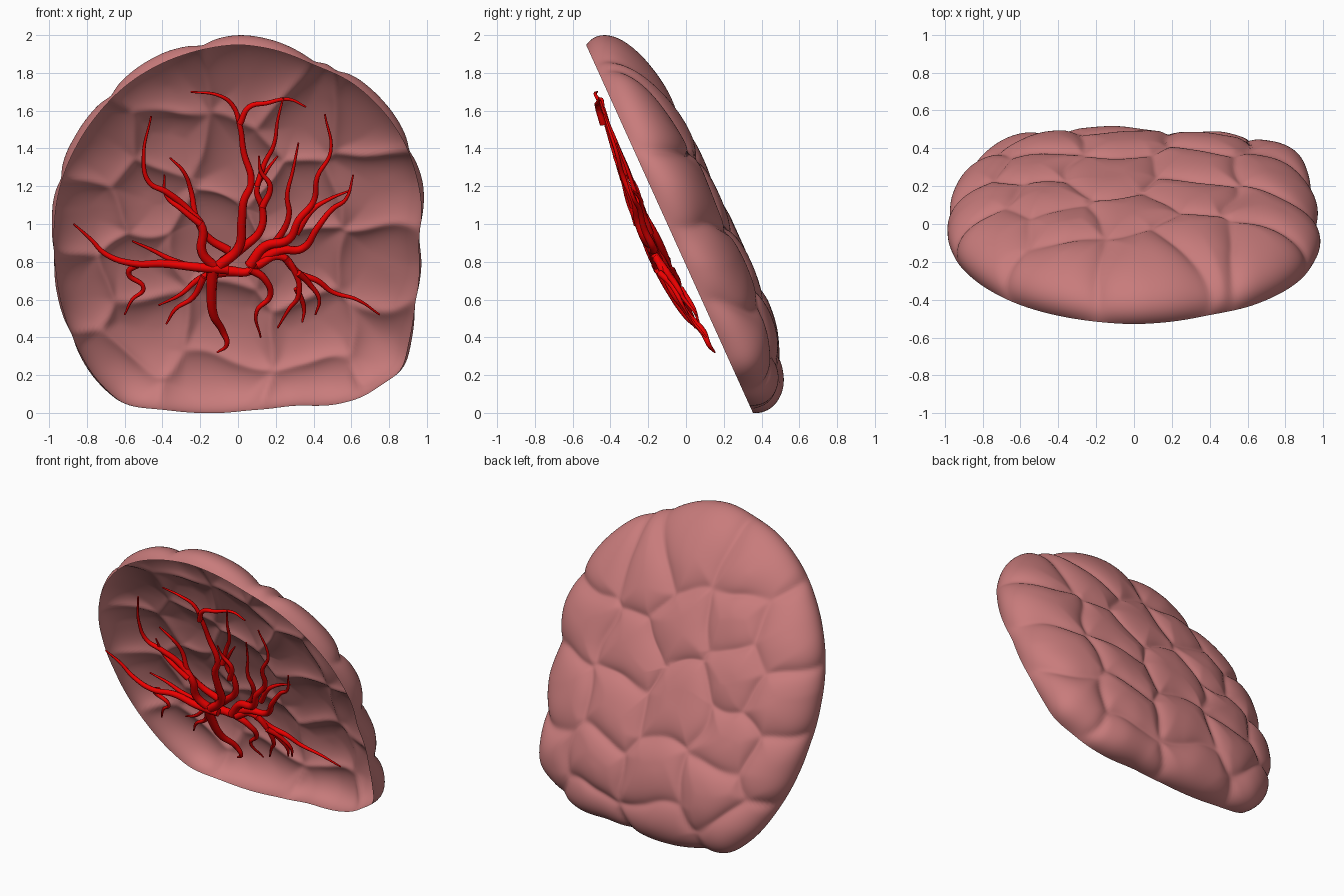
import bpy, bmesh, math, random
from mathutils import Vector, noise

if "Cube" in bpy.data.objects:
    bpy.data.objects.remove(bpy.data.objects["Cube"])
random.seed(4)

# Tilted rim plane: U across, V up the slope, W towards the back
C = Vector((0, -0.0875, 0.975))
U, V, W = Vector((1, 0, 0)), Vector((0, -0.413, 0.911)), Vector((0, 0.911, 0.413))


def material(name, rgb):
    m = bpy.data.materials.new(name)
    m.diffuse_color = (*rgb, 1)
    m.use_nodes = True
    m.node_tree.nodes["Principled BSDF"].inputs["Base Color"].default_value = m.diffuse_color
    return m


# Rim outline in the front view (x, z)
RIM = [(0, 1.95), (-.2, 1.92), (-.38, 1.86), (-.57, 1.75), (-.75, 1.57), (-.86, 1.4), (-.94, 1.2),
       (-.97, 1.0), (-.96, .75), (-.925, .55), (-.85, .35), (-.75, .18), (-.6, .04), (-.4, .02),
       (-.2, 0), (.05, .015), (.3, .045), (.5, .04), (.68, .09), (.74, .14), (.87, .22), (.895, .35),
       (.93, .55), (.955, .7), (.95, .9), (.97, 1.1), (.935, 1.28), (.885, 1.42), (.79, 1.57),
       (.6, 1.75), (.4, 1.84), (.2, 1.92)]
# Lobe centres in the front view (x, z)
LOBES = [(.08, 1.8), (-.38, 1.72), (-.75, 1.4), (-.38, 1.47), (.36, 1.55), (.72, 1.58), (0, 1.35),
         (.75, 1.2), (-.5, 1.2), (-.8, 1.0), (.3, 1.15), (-.1, .92), (.35, .8), (-.52, .77),
         (.75, .75), (-.88, .68), (-.5, .48), (-.05, .45), (.4, .4), (.78, .42), (-.68, .2),
         (-.1, .13), (.42, .12)]

SEG, RINGS, DEPTH = 360, 110, 0.30
polar = []
for x, z in RIM:
    v = (z - C.z) / V.z
    polar.append((math.atan2(v, x) % math.tau, math.hypot(x, v)))
polar.sort()
polar = [(polar[-1][0] - math.tau, polar[-1][1])] + polar + [(polar[0][0] + math.tau, polar[0][1])]


def rim_radius(a):
    for (a0, r0), (a1, r1) in zip(polar, polar[1:]):
        if a0 <= a <= a1:
            return r0 + (r1 - r0) * (a - a0) / (a1 - a0)


radii = [rim_radius(i * math.tau / SEG) for i in range(SEG)]
for _ in range(12):
    radii = [(radii[i - 1] + 2 * radii[i] + radii[(i + 1) % SEG]) / 4 for i in range(SEG)]


def bump(p):
    # Rounded cushions separated by creases, fading out towards the rim
    q = Vector((p.x, 0, p.z))
    x = p.x + .07 * noise.noise(q * 3)
    z = p.z + .07 * noise.noise(q * 3 + Vector((7, 3, 1)))
    d = sorted(math.hypot(x - a, z - b) for a, b in LOBES)
    t = min(math.hypot((d[1] - d[0]) / 2 / .18, .04), 1)
    h = .062 * math.sqrt(1 - (1 - t) ** 2) - .046 + .012 * noise.noise(q * 2)
    fade = min(max((p - C).dot(W) / .2, 0), 1)
    return h * fade * (2 - fade)


# Open lobed shell
bm = bmesh.new()
centre = bm.verts.new(C + W * DEPTH)
rings = []
for j in range(1, RINGS + 1):
    r = math.sin(j / RINGS * math.pi / 2)
    s = max(0, 1 - r ** 4.1) ** .48
    ring = []
    for i in range(SEG):
        a = i * math.tau / SEG
        k = r * radii[i] * (1 + .12 * s * (1 - s))
        w = s * (DEPTH + .04 * max(0, -math.sin(a)) * r * r)
        ring.append(bm.verts.new(C + U * (k * math.cos(a)) + V * (k * math.sin(a)) + W * w))
    rings.append(ring)
for i in range(SEG):
    n = (i + 1) % SEG
    bm.faces.new((centre, rings[0][n], rings[0][i]))
    for a, b in zip(rings, rings[1:]):
        bm.faces.new((a[i], a[n], b[n], b[i]))
bm.normal_update()
if centre.normal.dot(W) < 0:
    bmesh.ops.reverse_faces(bm, faces=bm.faces[:])
    bm.normal_update()
moves = [(vert, vert.normal * bump(vert.co)) for vert in bm.verts]
for vert, d in moves:
    vert.co += d
# Relax the creases
inner = [vert for vert in bm.verts if not vert.is_boundary]
for _ in range(2):
    bmesh.ops.smooth_vert(bm, verts=inner, factor=.5, use_axis_x=True, use_axis_y=True, use_axis_z=True)
for f in bm.faces:
    f.smooth = True
me = bpy.data.meshes.new("lobed_shell")
bm.to_mesh(me)
bm.free()
me.materials.append(material("flesh", (.58, .2, .2)))
bpy.context.collection.objects.link(bpy.data.objects.new("lobed_shell", me))

# Vessel paths in the front view: (start radius, [(x, z), ...])
UPPER = [
    (.028, [(-.1, .78), (0, .87), (.02, 1.02), (.03, 1.12), (.07, 1.22), (.03, 1.38), (.01, 1.52), (-.03, 1.63), (-.1, 1.68), (-.25, 1.70)]),
    (.015, [(.01, 1.53), (.06, 1.62), (.15, 1.64), (.27, 1.66), (.36, 1.62)]),
    (.028, [(-.08, .8), (.03, .88), (.12, .97), (.13, 1.08), (.1, 1.18), (.15, 1.28), (.21, 1.36)]),
    (.016, [(.13, 1.09), (.17, 1.2), (.12, 1.28), (.11, 1.36)]),
    (.014, [(.1, 1.2), (.14, 1.32), (.19, 1.42), (.21, 1.55), (.24, 1.67)]),
    (.022, [(.05, .78), (.15, .86), (.23, .95), (.27, 1.05), (.26, 1.15), (.29, 1.28), (.32, 1.43)])]
RIGHT = [
    (.028, [(.06, .78), (.14, .88), (.27, .92), (.32, 1.02), (.4, 1.12), (.42, 1.25), (.49, 1.38), (.46, 1.58)]),
    (.026, [(.08, .78), (.22, .86), (.34, .87), (.42, .98), (.5, 1.08), (.57, 1.13), (.61, 1.26)]),
    (.016, [(.31, .95), (.4, 1.08), (.48, 1.13), (.6, 1.18)]),
    (.022, [(.1, .78), (.22, .83), (.3, .75), (.32, .62), (.27, .55), (.21, .45)]),
    (.02, [(.25, .82), (.32, .74), (.42, .7), (.5, .64), (.63, .6), (.75, .52)]),
    (.016, [(.32, .74), (.38, .68), (.43, .6), (.41, .52)]),
    (.014, [(.31, .66), (.35, .55), (.34, .48)])]
LEFT = [
    (.028, [(-.12, .77), (-.19, .85), (-.19, .98), (-.27, 1.08), (-.38, 1.17), (-.47, 1.22), (-.5, 1.35), (-.46, 1.57)]),
    (.022, [(-.05, .86), (-.16, .93), (-.22, 1.03), (-.25, 1.18), (-.29, 1.28), (-.36, 1.35)]),
    (.016, [(-.2, 1.0), (-.3, 1.08), (-.38, 1.15), (-.39, 1.26)]),
    (.026, [(-.05, .76), (-.2, .77), (-.4, .79), (-.55, .79), (-.7, .84), (-.78, .92), (-.87, 1.0)]),
    (.016, [(-.2, .76), (-.35, .81), (-.45, .86), (-.56, .91)]),
    (.015, [(-.52, .79), (-.58, .74), (-.5, .66), (-.56, .6), (-.6, .52)])]
LOWER = [
    (.032, [(-.13, .78), (-.14, .65), (-.13, .52), (-.08, .43), (-.06, .36), (-.11, .32)]),
    (.018, [(-.12, .75), (-.22, .7), (-.3, .63), (-.42, .57)]),
    (.016, [(-.18, .72), (-.24, .61), (-.33, .55), (-.38, .47)]),
    (.022, [(.07, .76), (.14, .71), (.17, .62), (.1, .54), (.12, .4)]),
    (.034, [(-.17, .74), (-.05, .75), (.06, .75), (.12, .8), (.17, .86)])]


def vessels(name, paths, mat):
    cu = bpy.data.curves.new(name, 'CURVE')
    cu.dimensions = '3D'
    cu.bevel_depth = 1
    cu.bevel_resolution = 2
    cu.resolution_u = 6
    cu.use_fill_caps = True
    for r0, pts in paths:
        sp = cu.splines.new('BEZIER')
        sp.bezier_points.add(len(pts) - 1)
        lift = random.uniform(-.03, .025)
        for k, (bp, (x, z)) in enumerate(zip(sp.bezier_points, pts)):
            # Net bows forward in the middle
            w = -.112 + .085 * max(z - .8, 0) ** 2 + .36 * min(z - .8, 0) ** 2 + .03 * x * x
            w += lift * (1 - .5 * k / len(pts)) + random.uniform(-.015, .015)
            v = (z - C.z - W.z * w) / V.z
            bp.co = C + U * x + V * v + W * w
            bp.handle_left_type = bp.handle_right_type = 'AUTO'
            t = k / (len(pts) - 1)
            bp.radius = r0 * (1 - t) ** .8 * .85 + .005
    cu.materials.append(mat)
    ob = bpy.data.objects.new(name, cu)
    bpy.context.collection.objects.link(ob)
    bpy.ops.object.select_all(action='DESELECT')
    ob.select_set(True)
    bpy.context.view_layer.objects.active = ob
    bpy.ops.object.convert(target='MESH')
    bpy.ops.object.shade_smooth()


red = material("vessel_red", (.85, 0, 0))
for name, paths in (("upper_vessels", UPPER), ("right_vessels", RIGHT),
                    ("left_vessels", LEFT), ("lower_vessels", LOWER)):
    vessels(name, paths, red)
